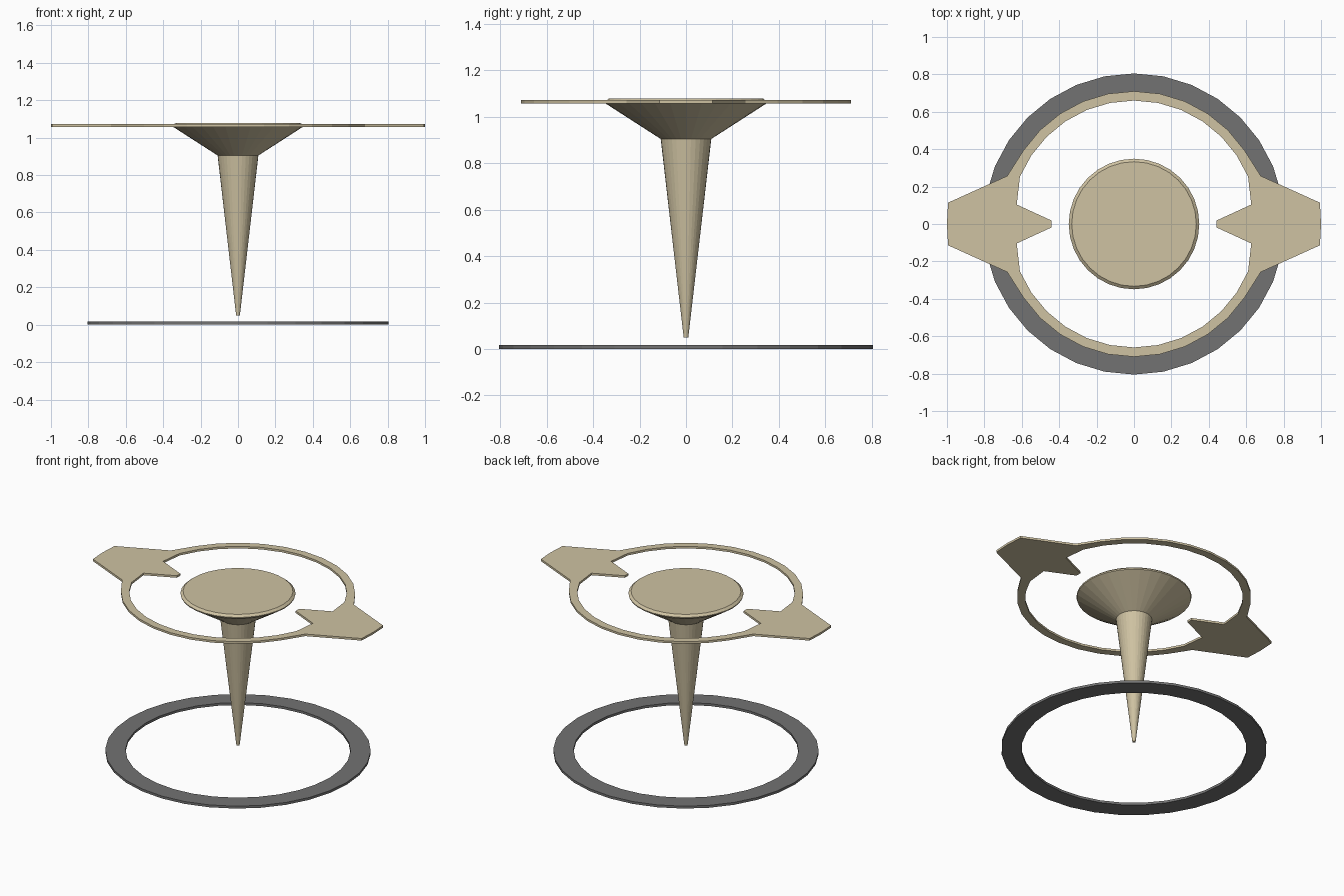
import bpy
from math import cos, sin, pi, radians

if "Cube" in bpy.data.objects:
    bpy.data.objects.remove(bpy.data.objects["Cube"])

SEG = 32


def material(name, rgb):
    m = bpy.data.materials.new(name)
    m.diffuse_color = (*rgb, 1)
    m.use_nodes = True
    m.node_tree.nodes["Principled BSDF"].inputs["Base Color"].default_value = m.diffuse_color
    return m


def mesh_object(name, verts, faces, mat):
    me = bpy.data.meshes.new(name)
    me.from_pydata(verts, [], faces)
    me.update()
    me.materials.append(mat)
    ob = bpy.data.objects.new(name, me)
    bpy.context.collection.objects.link(ob)
    return ob


def lathe(name, profile, mat, closed=False):
    """Revolve (radius, z) points, listed bottom-outside upward, around z."""
    verts = [(r * cos(2 * pi * k / SEG), r * sin(2 * pi * k / SEG), z)
             for r, z in profile for k in range(SEG)]
    n = len(profile)
    faces = []
    for i in range(n if closed else n - 1):
        a, b = i * SEG, ((i + 1) % n) * SEG
        for k in range(SEG):
            j = (k + 1) % SEG
            faces.append((a + k, a + j, b + j, b + k))
    if not closed:  # flat end caps
        faces.append(tuple(reversed(range(SEG))))
        faces.append(tuple(range((n - 1) * SEG, n * SEG)))
    return mesh_object(name, verts, faces, mat)


tan = material("tan", (0.62, 0.54, 0.36))
dark = material("dark_grey", (0.17, 0.17, 0.17))

# Flat ring on the ground
lathe("base_ring", [(0.805, 0), (0.805, 0.016), (0.682, 0.016), (0.682, 0)],
      dark, closed=True)

# Tapered spike flaring into a shallow dish with a chamfered rim
lathe("spike_and_dish", [(0.010, 0.05), (0.109, 0.905), (0.347, 1.058),
                         (0.349, 1.066), (0.333, 1.079)], tan)

# Floating halo with pointed arms: one quarter, mirrored and thickened
angles = [radians(90 - 11.25 * i) for i in range(6)]
outer = [(0.71 * cos(a), 0.71 * sin(a)) for a in angles]
inner = [(0.66 * cos(a), 0.66 * sin(a)) for a in angles]
outer[0], inner[0] = (0, 0.71), (0, 0.66)
outer += [(0.678, 0.257), (0.994, 0.114), (1.0, 0)]
inner += [(0.61, 0.253), (0.627, 0.104), (0.44, 0)]
n = len(outer)
verts = [(x, y, 1.065) for x, y in outer + inner + [(0.44, 0.018)]]
faces = [(i + 1, i, n + i, n + i + 1) for i in range(n - 2)]
faces.append((n - 1, n - 2, 2 * n - 2, 2 * n, 2 * n - 1))
halo = mesh_object("halo_ring", verts, faces, tan)
mirror = halo.modifiers.new("mirror", 'MIRROR')
mirror.use_axis = (True, True, False)
thick = halo.modifiers.new("thickness", 'SOLIDIFY')
thick.thickness = 0.014
thick.offset = 0
